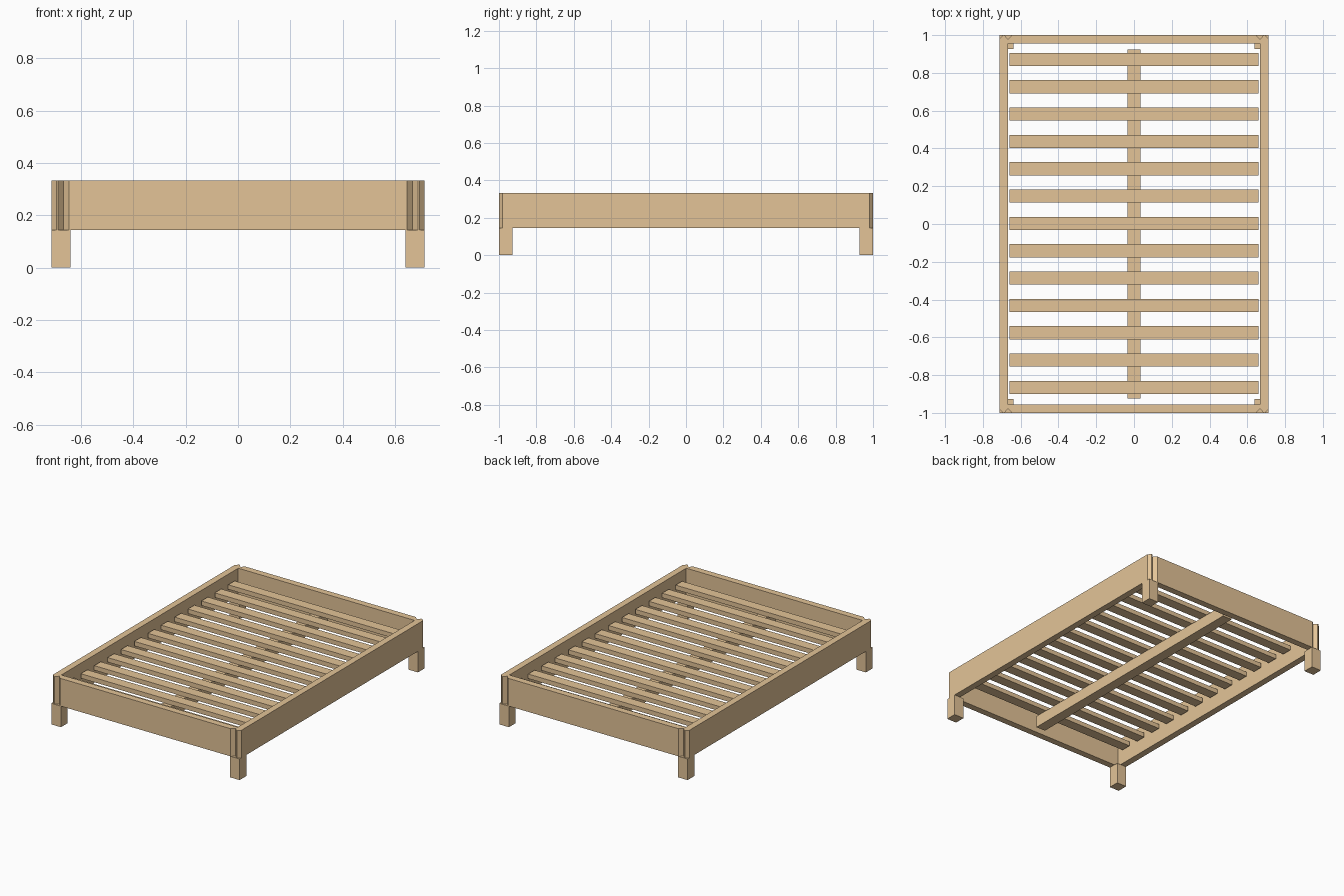
import bpy, bmesh

if "Cube" in bpy.data.objects:
    bpy.data.objects.remove(bpy.data.objects["Cube"])

wood = bpy.data.materials.new("light_wood")
wood.diffuse_color = (0.77, 0.55, 0.31, 1)
wood.use_nodes = True
wood.node_tree.nodes["Principled BSDF"].inputs["Base Color"].default_value = wood.diffuse_color


def prism(name, outline, z0, z1):
    """Extrude a flat xy outline from z0 up to z1."""
    bm = bmesh.new()
    face = bm.faces.new([bm.verts.new((x, y, z0)) for x, y in outline])
    top = bmesh.ops.extrude_face_region(bm, geom=[face])["geom"]
    bmesh.ops.translate(bm, vec=(0, 0, z1 - z0),
                        verts=[v for v in top if isinstance(v, bmesh.types.BMVert)])
    bmesh.ops.recalc_face_normals(bm, faces=bm.faces)
    mesh = bpy.data.meshes.new(name)
    bm.to_mesh(mesh)
    bm.free()
    mesh.materials.append(wood)
    obj = bpy.data.objects.new(name, mesh)
    bpy.context.collection.objects.link(obj)
    return obj


def box(name, x0, x1, y0, y1, z0, z1):
    return prism(name, [(x0, y0), (x1, y0), (x1, y1), (x0, y1)], z0, z1)


W, L = 0.712, 1.0          # half width and half length
INNER = 0.667              # inner face of the side rails
RAIL_Z = (0.144, 0.333)
C_OUT, C_IN = 0.019, 0.022  # chamfers at the rail ends

# Side rails, both end corners chamfered
for side, s in (("left", -1), ("right", 1)):
    half = [(W, L - C_OUT), (W - C_OUT, L), (INNER + C_IN - 0.002, L), (INNER, L - C_IN)]
    outline = half + [(x, -y) for x, y in reversed(half)]
    prism(side + "_side_rail", [(s * x, y) for x, y in outline], *RAIL_Z)

# End rails, outer corners chamfered to form a groove against the side rails
for end, s in (("front", -1), ("back", 1)):
    outline = [(INNER, 0.955), (INNER, L - C_IN), (INNER - C_IN, L),
               (C_IN - INNER, L), (-INNER, L - C_IN), (-INNER, 0.955)]
    prism(end + "_end_rail", [(x, s * y) for x, y in outline], *RAIL_Z)

# Legs at the four corners
for end, sy in (("front", -1), ("back", 1)):
    for side, sx in (("left", -1), ("right", 1)):
        xs, ys = sorted((sx * W, sx * 0.639)), sorted((sy * L, sy * 0.927))
        box(f"{end}_{side}_leg", *xs, *ys, 0, RAIL_Z[0])

# Centre support beam under the slats
box("centre_beam", -0.035, 0.035, -0.924, 0.924, 0.157, 0.236)

# Thirteen cross slats
for i in range(13):
    y = (i - 6) * 0.1447 + 0.003
    box(f"slat_{i + 1}", -0.66, 0.66, y - 0.035, y + 0.035, 0.236, 0.267)
